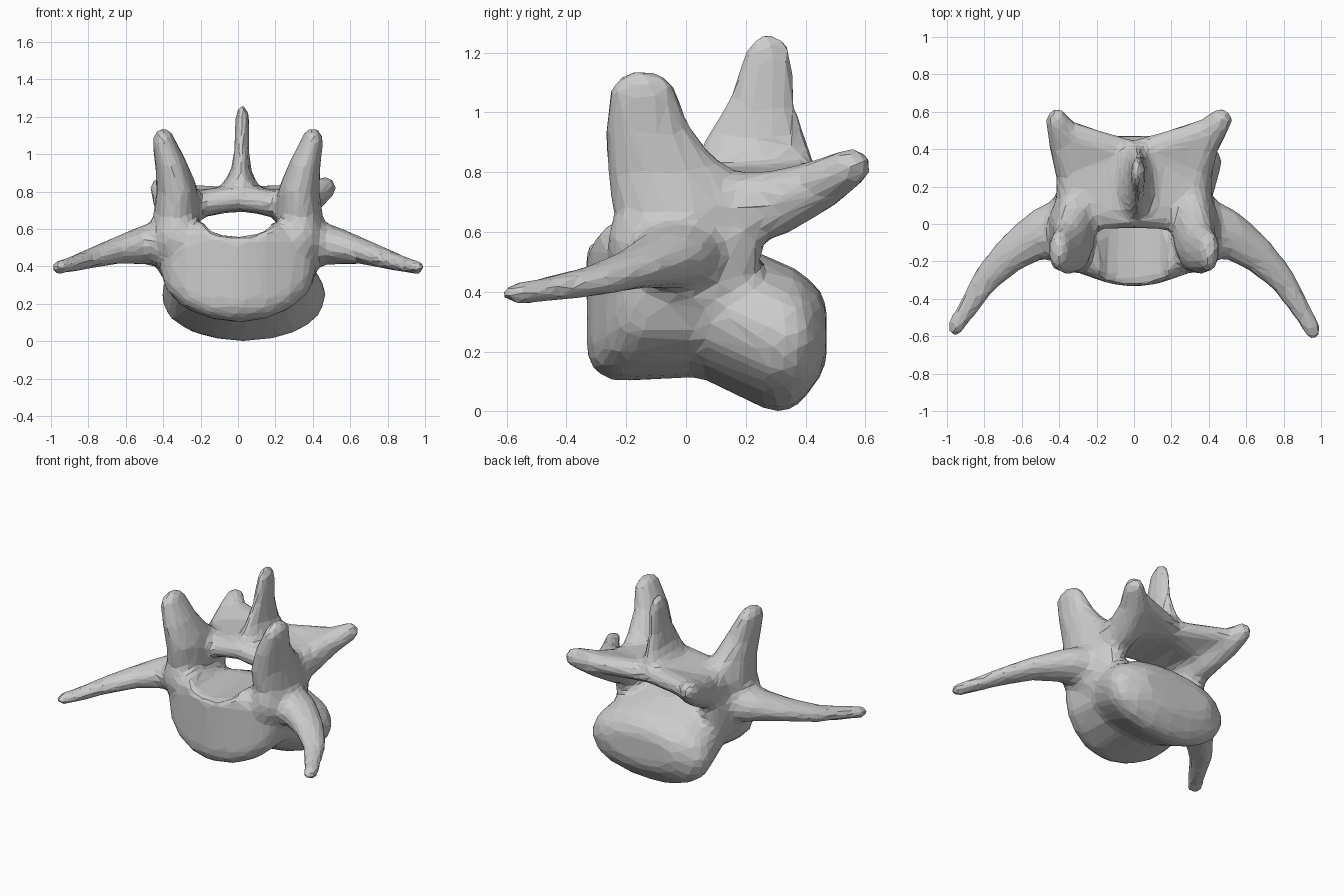
import bpy, bmesh, math
from mathutils import Vector

cube = bpy.data.objects.get("Cube")
if cube:
    bpy.data.objects.remove(cube, do_unlink=True)

bone = bpy.data.materials.new("bone grey")
bone.use_nodes = True
bone.diffuse_color = (0.6, 0.6, 0.6, 1)
bone.node_tree.nodes["Principled BSDF"].inputs["Base Color"].default_value = (0.6, 0.6, 0.6, 1)

ball = bmesh.new()
bmesh.ops.create_icosphere(ball, subdivisions=2, radius=1)
UNIT = [v.co.copy() for v in ball.verts]
ball.free()


def hull(bm, blobs):
    """Convex skin stretched over ellipsoids given as (centre, radii)."""
    verts = [bm.verts.new(Vector(c) + Vector([a * b for a, b in zip(u, r)]))
             for c, r in blobs for u in UNIT]
    res = bmesh.ops.convex_hull(bm, input=verts)
    inner = [g for g in res["geom_interior"] if isinstance(g, bmesh.types.BMVert)]
    bmesh.ops.delete(bm, geom=inner, context='VERTS')


def chain(bm, blobs):
    for a, b in zip(blobs, blobs[1:]):
        hull(bm, [a, b])


def ring(x, y, z, rx, rz, r, bow=0):
    """Rounded disc outline made of small balls; bow bends its sides along y."""
    turns = [math.tau * i / 16 for i in range(16)]
    return [((x + (rx - r) * math.cos(t), y + bow * math.cos(t) ** 2, z + (rz - r) * math.sin(t)),
             (r, r, r)) for t in turns]


def make(name, bm):
    mesh = bpy.data.meshes.new(name)
    bm.to_mesh(mesh)
    bm.free()
    mesh.materials.append(bone)
    obj = bpy.data.objects.new(name, mesh)
    bpy.context.collection.objects.link(obj)
    return obj


bm = bmesh.new()

# Body: bowed front rim, waist, and rear rim with a domed end
front = ring(0, -0.235, 0.39, 0.42, 0.29, 0.1, 0.1)
waist = ring(0.01, 0.06, 0.36, 0.385, 0.245, 0.1)
rear = ring(0.03, 0.31, 0.245, 0.445, 0.25, 0.11, 0.02)
dome = ring(0.03, 0.37, 0.26, 0.36, 0.19, 0.1)
hull(bm, front + waist)
hull(bm, waist + rear)
hull(bm, rear + dome)

for s in (-1, 1):
    # Pedicle
    hull(bm, [((s * 0.33, -0.11, 0.56), (0.13, 0.16, 0.17)),
              ((s * 0.32, 0.11, 0.57), (0.11, 0.15, 0.14)),
              ((s * 0.33, 0.03, 0.4), (0.1, 0.21, 0.1))])
    # Upper joint pillar, sloping down to the roof behind
    chain(bm, [((s * 0.33, -0.02, 0.67), (0.13, 0.23, 0.1)),
               ((s * 0.325, -0.07, 0.8), (0.115, 0.2, 0.09)),
               ((s * 0.355, -0.125, 0.93), (0.09, 0.15, 0.08)),
               ((s * 0.4, -0.145, 1.07), (0.06, 0.115, 0.075))])
    hull(bm, [((s * 0.34, -0.04, 0.88), (0.06, 0.08, 0.05)),
              ((s * 0.3, 0.12, 0.74), (0.1, 0.1, 0.06))])
    # Lower joint arm and the web joining it to the roof
    tip = 0.465 if s > 0 else 0.41
    chain(bm, [((s * 0.31, 0.1, 0.66), (0.11, 0.15, 0.14)),
               ((s * 0.32, 0.28, 0.69), (0.1, 0.13, 0.115)),
               ((s * 0.375, 0.44, 0.755), (0.085, 0.11, 0.085)),
               ((s * tip, 0.555, 0.82), (0.065, 0.07, 0.065))])
    hull(bm, [((s * 0.39, 0.5, 0.79), (0.06, 0.07, 0.06)),
              ((s * 0.3, 0.3, 0.73), (0.08, 0.1, 0.07)),
              ((0, 0.36, 0.76), (0.06, 0.09, 0.065))])
    # Side wing
    chain(bm, [((s * 0.36, -0.02, 0.53), (0.13, 0.18, 0.14)),
               ((s * 0.5, -0.05, 0.515), (0.11, 0.14, 0.105)),
               ((s * 0.66, -0.16, 0.48), (0.09, 0.11, 0.07)),
               ((s * 0.79, -0.29, 0.44), (0.075, 0.085, 0.055)),
               ((s * 0.89, -0.45, 0.41), (0.055, 0.065, 0.045)),
               ((s * 0.955, -0.555 - 0.01 * s, 0.395), (0.05, 0.06, 0.04))])
    # Roof plate half, rising toward the spine
    hull(bm, [((s * 0.3, 0.08, 0.72), (0.1, 0.12, 0.075)),
              ((s * 0.32, 0.3, 0.72), (0.08, 0.12, 0.075)),
              ((0, 0.06, 0.765), (0.05, 0.09, 0.07)),
              ((0, 0.36, 0.765), (0.05, 0.08, 0.07))])

# Rear spine blade with a flared foot
chain(bm, [((0.01, 0.23, 0.79), (0.12, 0.22, 0.07)),
           ((0.015, 0.23, 0.88), (0.06, 0.19, 0.07)),
           ((0.02, 0.25, 1.02), (0.042, 0.125, 0.06)),
           ((0.022, 0.275, 1.185), (0.04, 0.085, 0.085))])
vertebra = make("vertebra", bm)

# Canal through the middle
bm = bmesh.new()
chain(bm, [((0, -0.6, 0.64), (0.19, 0.1, 0.08)), ((0, 0.15, 0.625), (0.19, 0.1, 0.075)),
           ((0.01, 0.7, 0.57), (0.24, 0.1, 0.11))])
# Open gap between the two pillars
hull(bm, [((0, -0.15, 0.65), (0.17, 0.13, 0.08)), ((0, -0.15, 1), (0.2, 0.13, 0.08))])
canal = make("canal_cutter", bm)
canal.hide_render = True
canal.hide_viewport = True


def voxel(obj, size):
    m = obj.modifiers.new("skin", 'REMESH')
    m.mode, m.voxel_size = 'VOXEL', size


# Blend the parts into one faceted skin
voxel(canal, 0.02)
voxel(vertebra, 0.018)
cut = vertebra.modifiers.new("canal", 'BOOLEAN')
cut.operation, cut.object = 'DIFFERENCE', canal
voxel(vertebra, 0.018)
soft = vertebra.modifiers.new("soften", 'SMOOTH')
soft.factor, soft.iterations = 0.5, 16
low = vertebra.modifiers.new("facets", 'DECIMATE')
low.ratio = 0.06
